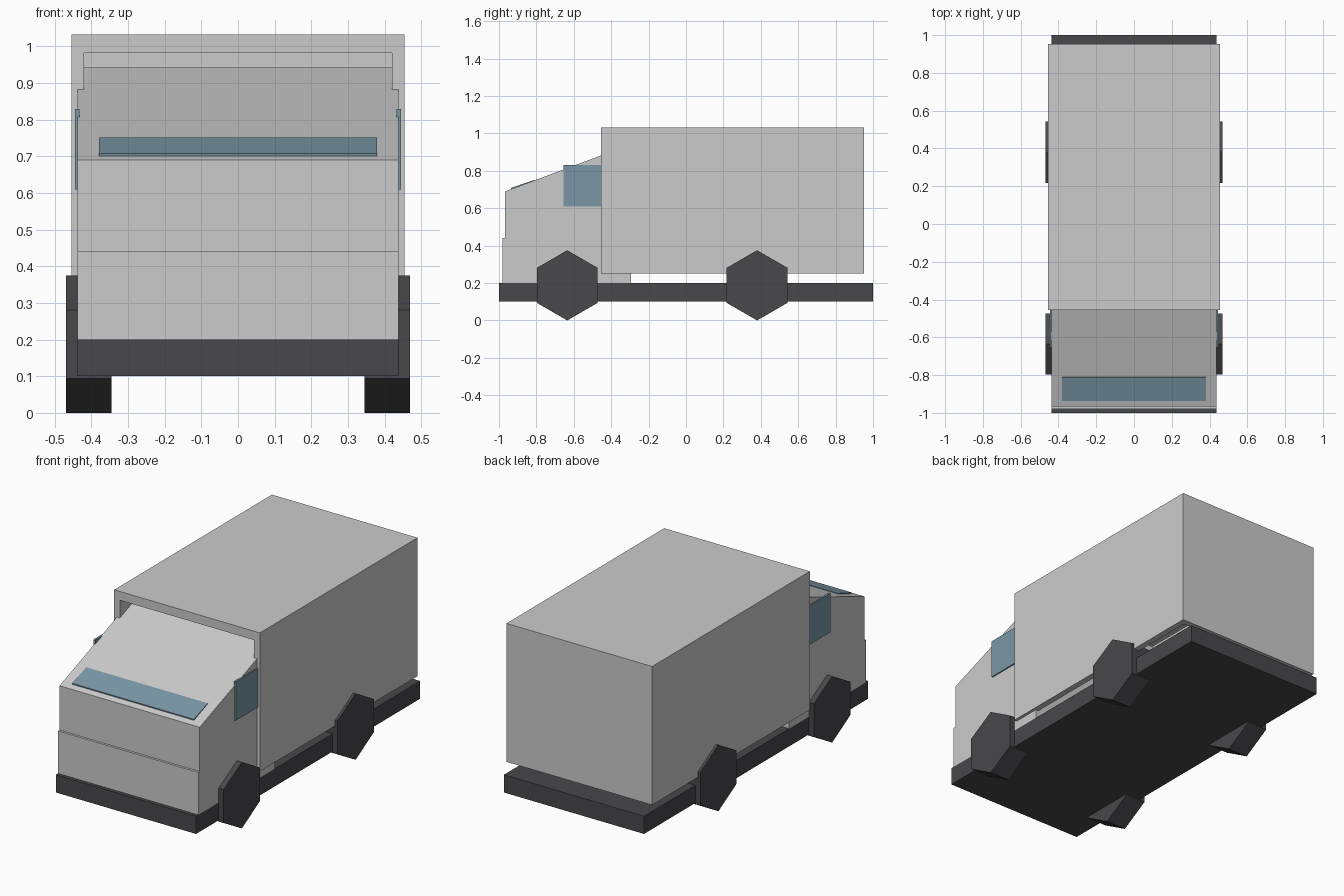
import bpy, bmesh, math
from mathutils import Matrix

if "Cube" in bpy.data.objects:
    bpy.data.objects.remove(bpy.data.objects["Cube"])


def material(name, rgb):
    m = bpy.data.materials.new(name)
    m.diffuse_color = (*rgb, 1)
    m.use_nodes = True
    m.node_tree.nodes["Principled BSDF"].inputs["Base Color"].default_value = m.diffuse_color
    return m


dark = material("dark_rubber", (0.065, 0.065, 0.07))
glass = material("tinted_glass", (0.19, 0.31, 0.38))


def finish(name, bm, mat=None):
    bmesh.ops.recalc_face_normals(bm, faces=bm.faces)
    me = bpy.data.meshes.new(name)
    bm.to_mesh(me)
    bm.free()
    ob = bpy.data.objects.new(name, me)
    bpy.context.collection.objects.link(ob)
    if mat:
        me.materials.append(mat)
    return ob


def extrude_x(name, profile, x0, x1, mat=None):
    """Extrude a (y, z) profile from x0 to x1."""
    bm = bmesh.new()
    face = bm.faces.new([bm.verts.new((x0, y, z)) for y, z in profile])
    ext = bmesh.ops.extrude_face_region(bm, geom=[face])["geom"]
    verts = [g for g in ext if isinstance(g, bmesh.types.BMVert)]
    bmesh.ops.translate(bm, verts=verts, vec=(x1 - x0, 0, 0))
    return finish(name, bm, mat)


def rect(y0, y1, z0, z1):
    return [(y0, z0), (y1, z0), (y1, z1), (y0, z1)]


# Chassis slab
extrude_x("chassis", rect(-1, 1, 0.10, 0.20), -0.438, 0.438, dark)

# Cab with sloping roof, its rear end sits inside the cargo box
extrude_x("cab", [(-0.98, 0.20), (-0.98, 0.44), (-0.967, 0.44), (-0.967, 0.69),
                  (-0.295, 0.942), (-0.295, 0.20)], -0.438, 0.438)

# Cargo box shell, open at the front and underneath
W, T, YF, YB, Z0, Z1 = 0.455, 0.035, -0.455, 0.952, 0.25, 1.032
bm = bmesh.new()


def shell_ring(w, yb, zt):
    """Corners of one skin: bottom and top, front and back, both sides."""
    return {(s, e, t): bm.verts.new((s * w, yb if e else YF, zt if t else Z0))
            for s in (-1, 1) for e in (0, 1) for t in (0, 1)}


outer = shell_ring(W, YB, Z1)
inner = shell_ring(W - T, YB - T, Z1 - 0.05)
for skin in (outer, inner):
    for s in (-1, 1):
        bm.faces.new([skin[s, 0, 0], skin[s, 1, 0], skin[s, 1, 1], skin[s, 0, 1]])
    bm.faces.new([skin[-1, 1, 0], skin[1, 1, 0], skin[1, 1, 1], skin[-1, 1, 1]])
    bm.faces.new([skin[-1, 0, 1], skin[1, 0, 1], skin[1, 1, 1], skin[-1, 1, 1]])
# Rims joining the two skins around the openings
rim = [(-1, 0, 0), (-1, 0, 1), (1, 0, 1), (1, 0, 0), (1, 1, 0), (-1, 1, 0)]
for a, b in zip(rim, rim[1:] + rim[:1]):
    bm.faces.new([outer[a], outer[b], inner[b], inner[a]])
finish("cargo_box", bm)

# Windscreen strip on the cab slope
extrude_x("windscreen", [(-0.935, 0.695), (-0.937, 0.708), (-0.812, 0.751), (-0.808, 0.742)],
          -0.38, 0.38, glass)

for side, s in (("left", -1), ("right", 1)):
    # Side windows
    extrude_x(f"{side}_window", rect(-0.655, -0.44, 0.61, 0.83), s * 0.433, s * 0.445, glass)
    # Six-sided wheels, one corner pointing up
    for end, y in (("front", -0.635), ("rear", 0.38)):
        R = 0.1875
        hexagon = [(y + R * math.sin(i * math.pi / 3), R + R * math.cos(i * math.pi / 3))
                   for i in range(6)]
        extrude_x(f"{end}_{side}_wheel", hexagon, s * 0.345, s * 0.469, dark)
